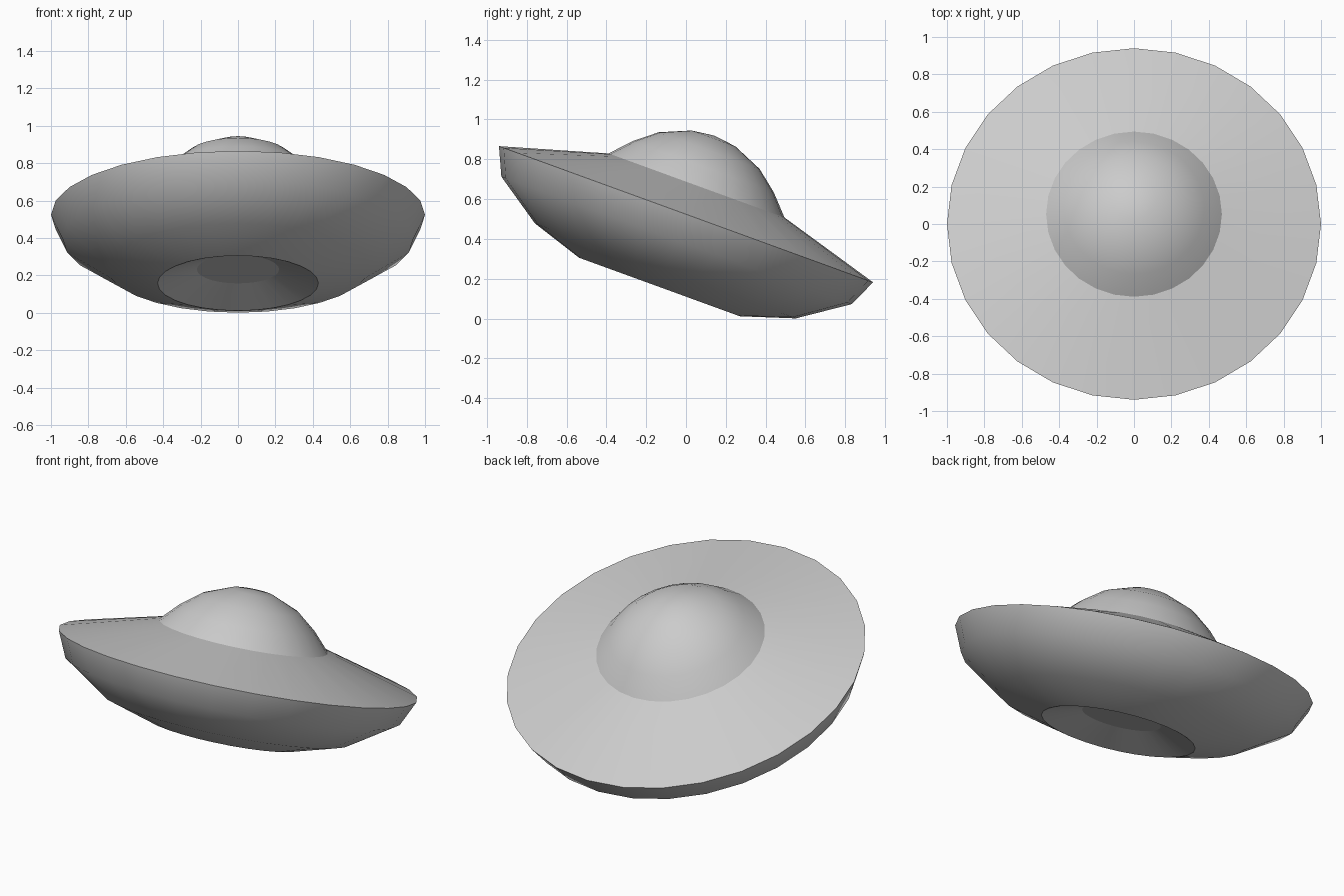
import bpy
import bmesh
from math import cos, sin, pi, radians
from mathutils import Matrix

SEGMENTS = 28
# Whole craft leans backwards around its rim centre
TILT = Matrix.Translation((0, 0, 0.524)) @ Matrix.Rotation(radians(-20), 4, 'X')

cube = bpy.data.objects.get("Cube")
if cube:
    bpy.data.objects.remove(cube, do_unlink=True)

grey = bpy.data.materials.new("light_grey")
grey.use_nodes = True
grey.diffuse_color = (0.6, 0.6, 0.6, 1)
grey.node_tree.nodes["Principled BSDF"].inputs["Base Color"].default_value = (0.6, 0.6, 0.6, 1)


def lathe(name, profile):
    """Revolve (radius, height) points, listed bottom to top along the outside."""
    bm = bmesh.new()
    rings = []
    for r, h in profile:
        if r == 0:
            rings.append([bm.verts.new((0, 0, h))] * SEGMENTS)
        else:
            angles = [2 * pi * i / SEGMENTS for i in range(SEGMENTS)]
            rings.append([bm.verts.new((r * cos(a), r * sin(a), h)) for a in angles])
    for low, high in zip(rings, rings[1:]):
        for i in range(SEGMENTS):
            j = (i + 1) % SEGMENTS
            corners = dict.fromkeys((low[i], low[j], high[j], high[i]))
            bm.faces.new(list(corners))
    for face in bm.faces:
        face.smooth = True
    bm.transform(TILT)
    mesh = bpy.data.meshes.new(name)
    bm.to_mesh(mesh)
    bm.free()
    mesh.materials.append(grey)
    obj = bpy.data.objects.new(name, mesh)
    bpy.context.collection.objects.link(obj)
    return obj


# Underside: flat recess ceiling, sloping recess wall, rounded hull
lathe("recess_ceiling", [(0, -0.31), (0.22, -0.31)])
lathe("recess_wall", [(0.22, -0.31), (0.43, -0.389)])
lathe("lower_hull", [(0.43, -0.389), (0.697, -0.303), (0.936, -0.14), (1, 0)])

# Upper side: shallow cone deck and cabin dome
lathe("upper_deck", [(1, 0), (0.47, 0.154)])
lathe("dome", [(0.47, 0.154), (0.377, 0.254), (0.27, 0.34), (0.117, 0.405), (0, 0.42)])
